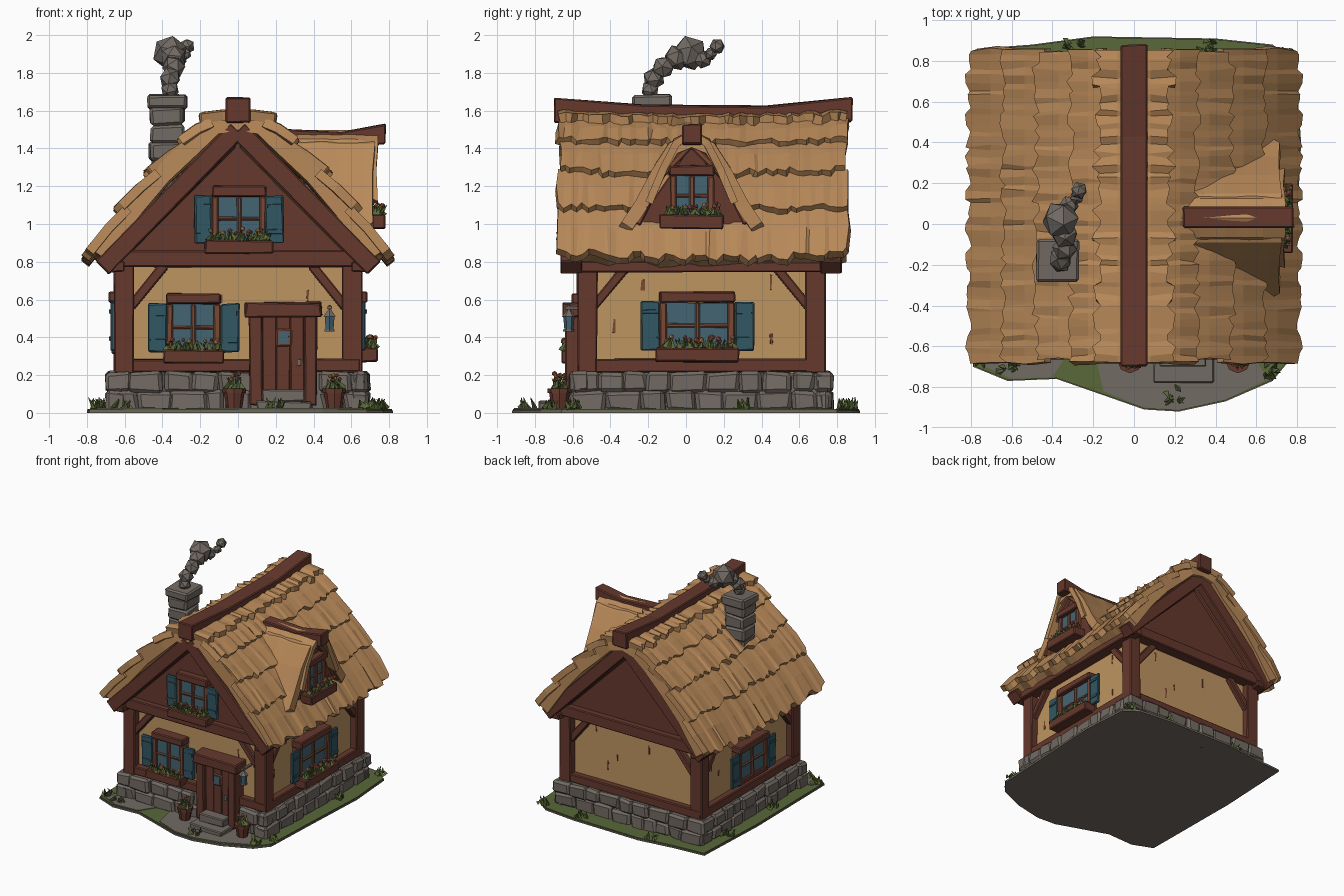
import bpy, bmesh, math, random
from mathutils import Matrix, Vector, Euler

random.seed(7)
rnd = random.uniform
if "Cube" in bpy.data.objects:
    bpy.data.objects.remove(bpy.data.objects["Cube"], do_unlink=True)


def material(name, *rgb):
    m = bpy.data.materials.new(name)
    m.use_nodes = True
    m.diffuse_color = (*rgb, 1)
    m.node_tree.nodes["Principled BSDF"].inputs["Base Color"].default_value = (*rgb, 1)
    return m


THATCH = material("straw thatch", .48, .25, .10)
PLASTER = material("warm plaster", .52, .30, .12)
WOOD = material("red brown timber", .13, .04, .026)
TRIM = material("light brown trim", .19, .065, .035)
STONE = material("grey stone", .17, .145, .125)
SHUTTER = material("blue shutter", .032, .095, .125)
GLASS = material("blue glass", .06, .13, .17)
GREEN = material("leaf green", .10, .14, .04)
FLOWER = material("red flower", .32, .09, .06)
PETAL = material("orange petal", .5, .25, .1)

# Local frames: each wall is modelled facing -y, then turned into place
WORLD = Matrix()
FRONT = Matrix.Translation((0, .08, 0))
RIGHT, BACK, LEFT = [FRONT @ Matrix.Rotation(math.radians(a), 4, "Z") for a in (90, 180, -90)]
FLAT = Matrix.Rotation(math.radians(-90), 4, "X")
WALLS = {"front": FRONT, "right": RIGHT, "back": BACK, "left": LEFT}


def finish(name, bm, mats, frame=WORLD, bevel=0):
    mesh = bpy.data.meshes.new(name)
    bm.to_mesh(mesh)
    bm.free()
    for m in mats:
        mesh.materials.append(m)
    ob = bpy.data.objects.new(name, mesh)
    bpy.context.collection.objects.link(ob)
    ob.matrix_world = frame
    if bevel:
        mod = ob.modifiers.new("chamfer", "BEVEL")
        mod.width, mod.segments = bevel, 1
    return ob


def prism(name, outline, y0, y1, mat, frame=FRONT, jitter=.004, bevel=.007):
    """Extrude an x-z outline from y0 to y1."""
    bm = bmesh.new()
    rings = [[bm.verts.new((x + rnd(-jitter, jitter), y, z + rnd(-jitter, jitter)))
              for x, z in outline] for y in (y0, y1)]
    bm.faces.new(rings[0])
    bm.faces.new(rings[1][::-1])
    for i in range(len(outline)):
        bm.faces.new((rings[0][i - 1], rings[1][i - 1], rings[1][i], rings[0][i]))
    bmesh.ops.recalc_face_normals(bm, faces=bm.faces)
    return finish(name, bm, [mat], frame, bevel)


def box(name, x0, x1, y0, y1, z0, z1, mat, frame=FRONT, **kw):
    return prism(name, [(x0, z0), (x1, z0), (x1, z1), (x0, z1)], y0, y1, mat, frame, **kw)


def beam(name, p, q, width, y0, y1, mat, frame=FRONT):
    """Slanted timber whose centre line runs from p to q in the x-z plane."""
    p, q = Vector(p), Vector(q)
    side = (q - p).orthogonal().normalized() * width / 2
    return prism(name, [p - side, q - side, q + side, p + side], y0, y1, mat, frame)


def cone(name, loc, r0, r1, height, mat, sides=8):
    bm = bmesh.new()
    bmesh.ops.create_cone(bm, cap_ends=True, segments=sides, radius1=r0, radius2=r1, depth=height,
                          matrix=Matrix.Translation(Vector(loc) + Vector((0, 0, height / 2))))
    return finish(name, bm, [mat])


def thatch(name, pts, y0, y1, cols, jag, thick, frame, rough=.012, sag=0.0):
    """Mirrored straw layer with a ragged lower edge."""
    bm = bmesh.new()
    down = (Vector(pts[-1]) - Vector(pts[-2])).normalized()
    mid, half, grid = (y0 + y1) / 2, (y1 - y0) / 2, []
    for i in range(cols + 1):
        y = y0 + (y1 - y0) * i / cols + rnd(-.3, .3) * (y1 - y0) / cols
        lift = rnd(-rough, rough)
        col = []
        for j, (x, z) in enumerate(pts):
            if j == len(pts) - 1:
                drop = rnd(-jag, jag)
                x, z = x + down.x * drop, z + down.y * drop
            bend = sag * ((y - mid) / half) ** 2
            col.append(bm.verts.new((x, y + rnd(-.008, .008), z + bend + lift * min(j, 1))))
        grid.append(col)
    for a, b in zip(grid, grid[1:]):
        for j in range(len(pts) - 1):
            bm.faces.new((a[j], a[j + 1], b[j + 1], b[j]))
    ob = finish(name, bm, [THATCH], frame)
    ob.modifiers.new("thickness", "SOLIDIFY").thickness = thick
    ob.modifiers.new("other_side", "MIRROR")
    return ob


def foliage(name, frame, x0, x1, y0, y1, z, count, height, flowers=0):
    bm = bmesh.new()
    for i in range(count + flowers):
        spot = Vector((rnd(x0, x1), rnd(y0, y1), z))
        if i < count:
            h = height * rnd(.6, 1)
            turn = Euler((rnd(-.7, .7), rnd(-.7, .7), rnd(0, 3))).to_matrix().to_4x4()
            made = bmesh.ops.create_cone(bm, cap_ends=True, segments=3, radius1=.016, radius2=.002, depth=h,
                                         matrix=Matrix.Translation(spot + Vector((0, 0, h * .45))) @ turn)
        else:
            spot.z += height * rnd(.55, 1)
            made = bmesh.ops.create_icosphere(bm, subdivisions=1, radius=rnd(.01, .017),
                                              matrix=Matrix.Translation(spot))
        for f in {f for v in made["verts"] for f in v.link_faces}:
            f.material_index = 0 if i < count else 1 + i % 2
    return finish(name, bm, [GREEN, FLOWER, PETAL], frame)


def window(name, frame, xc, y, z0, z1, hw, shutter=0.0, planter=0.0):
    zm = (z0 + z1) / 2
    box(name + "_glass", xc - hw, xc + hw, y - .01, y + .06, z0, z1, GLASS, frame, bevel=0)
    box(name + "_mullion", xc - .014, xc + .014, y - .025, y, z0, z1, TRIM, frame)
    box(name + "_crossbar", xc - hw, xc + hw, y - .02, y, zm - .01, zm + .01, TRIM, frame)
    box(name + "_lintel", xc - hw - .02, xc + hw + .02, y - .045, y + .05, z1, z1 + .055, WOOD, frame)
    box(name + "_sill", xc - hw - .02, xc + hw + .02, y - .03, y + .05, z0 - .03, z0 + .012, WOOD, frame)
    for s in (-1, 1):
        edge = xc + s * hw
        box(name + "_jamb", edge - .018, edge + .018, y - .03, y + .05, z0, z1, TRIM, frame)
        if shutter:
            a, b = sorted((edge + s * .016, edge + s * shutter))
            box(name + "_shutter", a, b, y - .035, y - .008, z0 - .01, z1 + .005, SHUTTER, frame, jitter=.006)
            for z in (z0 + .05, z1 - .05):
                box(name + "_batten", a + .01, b - .01, y - .042, y - .03, z - .01, z + .01, SHUTTER, frame, bevel=0)
    if planter:
        box(name + "_flower_box", xc - planter, xc + planter, y - .1, y + .01, z0 - .07, z0 + .005, WOOD, frame)
        foliage(name + "_flowers", frame, xc - planter + .02, xc + planter - .02,
                y - .09, y - .03, z0, int(planter * 220), .065, int(planter * 80))


# Ground slab with turf and paving
ground = [(-.79, -.7), (-.62, -.77), (-.38, -.76), (-.15, -.84), (.05, -.91), (.22, -.92), (.45, -.87),
          (.68, -.77), (.77, -.66), (.79, -.2), (.82, .4), (.79, .8), (.68, .88), (.4, .91),
          (-.2, .92), (-.5, .88), (-.77, .86), (-.8, .2)]
prism("ground_slab", ground, -.012, 0, STONE, FLAT, 0, 0)
prism("turf", [(x * .995, y * .995) for x, y in ground], -.02, -.01, GREEN, FLAT, 0, 0)
prism("front_path", [(-.2, -.6), (-.15, -.82), (.05, -.9), (.22, -.91), (.45, -.86), (.66, -.76), (.55, -.6)],
      -.027, -.015, STONE, FLAT, 0, 0)
prism("side_path", [(-.74, -.6), (-.75, -.69), (-.6, -.76), (-.4, -.75), (-.3, -.6)], -.025, -.015, STONE, FLAT, 0, 0)
for i, (x, y) in enumerate([(-.62, -.7), (-.74, -.66), (.76, -.6), (.68, -.72), (.72, .3), (.74, .84),
                            (-.3, .87), (.35, .87), (-.74, .5), (-.73, -.1), (.2, -.84)]):
    foliage("grass_tuft", WORLD, x - .04, x + .04, y - .03, y + .03, .02, 9, .07)

# Stone foundation
box("foundation_core", -.66, .66, -.66, .66, .01, .21, STONE, bevel=0)
for side, frame in WALLS.items():
    bm = bmesh.new()
    for z0, z1 in ((.01, .12), (.11, .22)):
        x = -.69
        while x < .68:
            w = min(rnd(.1, .2), .69 - x)
            if .69 - x - w < .06:
                w = .69 - x
            if side != "front" or x + w < .1 or x > .38:
                made = bmesh.ops.create_cube(bm, size=1, matrix=Matrix.LocRotScale(
                    Vector((x + w / 2, -.645, (z0 + z1) / 2)), None, Vector((w, .09 + rnd(-.01, .02), z1 - z0))))
                for v in made["verts"]:
                    v.co += Vector((rnd(-.015, .015), rnd(-.008, .008), rnd(-.012, .006)))
            x += w
    finish(side + "_foundation_stones", bm, [STONE], frame, .018)

# Plaster walls and timber frame
box("plaster_walls", -.6, .6, -.6, .6, .2, .8, PLASTER, jitter=0, bevel=0)
for side, frame in WALLS.items():
    box(side + "_sill_beam", -.65, .65, -.655, -.58, .215, .285, WOOD, frame)
    box(side + "_post", -.655, -.55, -.66, -.55, .21, .79, WOOD, frame)
    for s in (-1, 1):
        beam(side + "_brace", (s * .57, .56), (s * .39, .78), .05, -.645, -.59, WOOD, frame)
    for i in range(4):
        x, z = rnd(-.5, .5), rnd(.34, .7)
        box(side + "_plaster_crack", x, x + rnd(.008, .018), -.604, -.59, z, z + rnd(.04, .09), TRIM, frame, bevel=0)
for frame in (RIGHT, LEFT):
    box("eave_beam", -.72, .74, -.7, -.6, .745, .8, WOOD, frame)
prism("attic_gables", [(-.66, .78), (.66, .78), (0, 1.5)], -.65, .65, WOOD, jitter=0, bevel=0)
for frame in (FRONT, BACK):
    box("gable_tie_beam", -.62, .62, -.7, -.6, .77, .86, WOOD, frame)
    for s in (-1, 1):
        beam("barge_board", (s * .72, .77), (0, 1.5), .1, -.745, -.63, WOOD, frame)
        beam("gable_trim", (s * .58, .86), (s * .02, 1.42), .035, -.68, -.63, TRIM, frame)

# Main thatched roof: thick base plus overlapping layers
slope = [(0, 1.58), (.15, 1.54), (.27, 1.43), (.44, 1.27), (.6, 1.08), (.77, .83)]
thatch("roof_base", slope, -.75, .77, 18, .015, .1, FRONT, .006, .02)
for p, q in zip(slope, slope[1:]):
    p, q = Vector(p), Vector(q)
    d = (q - p).normalized()
    n = Vector((-d.y, d.x))
    thatch("roof_layer", [p, (p + q) / 2 + n * .022, q + n * .036 + d * .025],
           -.755, .78, 46, .026, .05, FRONT, .01, .02)
prism("ridge_beam", [(-.78, 1.54), (-.3, 1.52), (.35, 1.52), (.8, 1.54), (.8, 1.67), (.35, 1.625),
                     (-.3, 1.63), (-.78, 1.67)], -.065, .065, WOOD, RIGHT)

# Dormer
DORMER = RIGHT @ Matrix.Translation((-.05, 0, 0))
arch = [(0, 1.48), (.12, 1.43), (.21, 1.29), (.3, 1.12), (.38, 1.0)]
thatch("dormer_thatch", arch, -.74, -.2, 7, .02, .07, DORMER, .01)
thatch("dormer_upper_thatch", [(x * .8, z + .018) for x, z in arch[:4]], -.73, -.2, 9, .03, .04, DORMER, .01)
prism("dormer_face", [(-.3, .99), (.3, .99), (.15, 1.28), (0, 1.42)], -.67, -.35, WOOD, DORMER)
for s in (-1, 1):
    beam("dormer_lower_board", (s * .29, 1.0), (s * .16, 1.26), .035, -.71, -.65, TRIM, DORMER)
    beam("dormer_upper_board", (s * .17, 1.25), (0, 1.42), .035, -.71, -.65, TRIM, DORMER)
prism("dormer_ridge_beam", [(.24, 1.4), (.55, 1.4), (.78, 1.42), (.78, 1.53), (.55, 1.49), (.24, 1.5)],
      -.02, .085, WOOD, WORLD)

# Windows
window("front_lower_window", FRONT, -.235, -.64, .33, .575, .125, .115, .16)
window("front_upper_window", FRONT, .005, -.665, .91, 1.145, .125, .11, .18)
window("right_window", RIGHT, -.02, -.64, .34, .585, .18, .12, .22)
window("left_window", LEFT, .02, -.64, .34, .585, .17, .115)
window("dormer_window", DORMER, 0, -.68, 1.045, 1.255, .1, 0, .17)

# Door, frame and steps
for i in range(3):
    x = .13 + i * .074
    box("door_plank", x, x + .071, -.69, -.62, .07, .52, WOOD, jitter=.002, bevel=.004)
box("door_backing", .12, .36, -.68, -.6, .06, .52, TRIM, bevel=0)
box("door_window_frame", .2, .285, -.7, -.65, .35, .445, TRIM)
box("door_window_pane", .214, .271, -.705, -.66, .364, .431, GLASS, bevel=0)
box("door_handle", .315, .33, -.71, -.67, .25, .285, STONE, bevel=0)
for x in (.06, .35):
    box("door_jamb", x, x + .07, -.72, -.6, .04, .52, WOOD)
box("door_lintel", .04, .44, -.735, -.6, .505, .585, WOOD, jitter=.008)
box("lower_step", .1, .39, -.86, -.66, .01, .065, STONE, jitter=.008)
box("upper_step", .13, .35, -.78, -.62, .06, .12, STONE, jitter=.006)

# Flower pots
for x in (-.02, .51):
    cone("flower_pot", (x, -.67, .025), .042, .056, .09, WOOD)
    cone("pot_rim", (x, -.67, .105), .062, .062, .025, WOOD)
    foliage("pot_plant", WORLD, x - .035, x + .035, -.7, -.64, .12, 14, .09, 5)

# Wall lantern
lamp = Vector((.485, -.62, .43))
box("lantern_arm", .475, .495, -.72, -.59, .55, .565, STONE, bevel=0)
for part, dz, r0, r1, h, m in (("base", 0, .03, .03, .012, STONE), ("glass", .012, .024, .03, .07, GLASS),
                               ("cap", .08, .038, .01, .035, STONE), ("ring", .11, .008, .008, .03, STONE)):
    cone("lantern_" + part, lamp + Vector((0, 0, dz)), r0, r1, h, m, 6)

# Chimney and smoke
z = 1.15
while z < 1.6:
    g = rnd(-.008, .008)
    box("chimney_course", -.462 + g, -.285 + g, -.27 - g, -.09 - g, z, z + .1, STONE, WORLD, jitter=.01, bevel=.015)
    z += .093
box("chimney_cap", -.48, -.27, -.285, -.075, 1.61, 1.685, STONE, WORLD, jitter=.006, bevel=.012)
bm = bmesh.new()
for x, y, z, r in ((-.36, -.19, 1.71, .05), (-.36, -.17, 1.77, .06), (-.34, -.12, 1.83, .062),
                   (-.34, -.05, 1.88, .07), (-.36, .02, 1.905, .095), (-.32, .09, 1.87, .05),
                   (-.28, .13, 1.9, .035), (-.27, .165, 1.94, .043)):
    spin = Euler((rnd(0, 3), rnd(0, 3), rnd(0, 3))).to_matrix().to_4x4()
    bmesh.ops.create_icosphere(bm, subdivisions=1, radius=r, matrix=Matrix.Translation((x, y, z)) @ spin)
finish("chimney_smoke", bm, [STONE])
